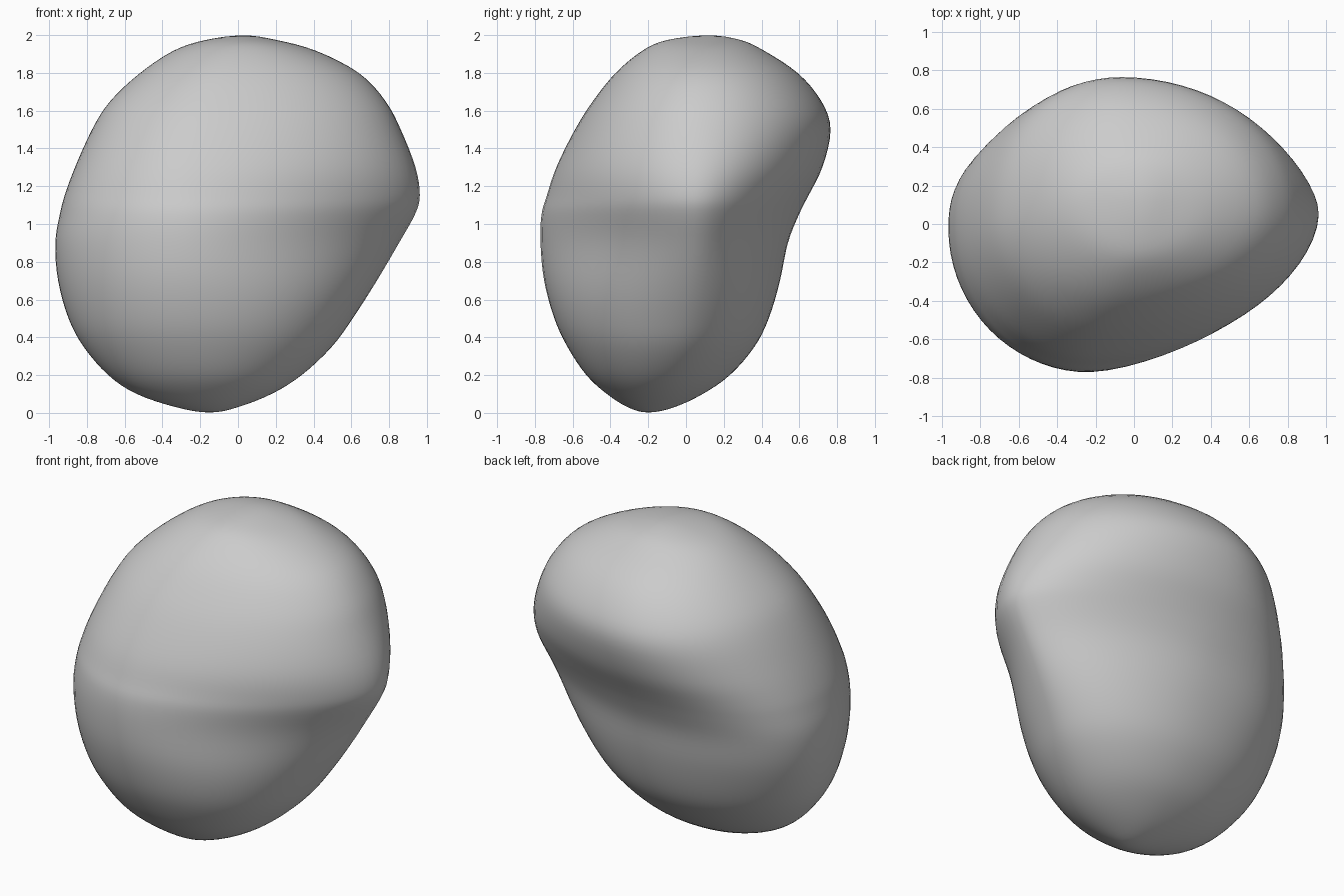
import bpy, bmesh, math

if "Cube" in bpy.data.objects:
    bpy.data.objects.remove(bpy.data.objects["Cube"], do_unlink=True)

SEGMENTS, STEPS = 72, 4

# Outline at each height: z, x min, x max, y min, y max
outline = [
    (0, -.15, -.15, -.2, -.2),
    (.03, -.33, 0, -.31, -.06),
    (.1, -.54, .18, -.42, .09),
    (.2, -.69, .34, -.53, .235),
    (.35, -.82, .5, -.63, .365),
    (.5, -.9, .61, -.7, .44),
    (.7, -.955, .74, -.755, .5),
    (.9, -.97, .86, -.775, .54),
    (1.05, -.945, .945, -.77, .6),
    (1.15, -.92, .97, -.74, .65),
    (1.3, -.865, .945, -.69, .725),
    (1.5, -.775, .865, -.59, .77),
    (1.65, -.68, .785, -.495, .72),
    (1.8, -.52, .645, -.375, .595),
    (1.92, -.34, .41, -.23, .41),
    (1.975, -.17, .2, -.1, .29),
    (2, .03, .03, .12, .12),
]


def mirrored(row):
    """Row continued across a pole."""
    z, x0, x1, y0, y1 = row
    return (z, x1, x0, y1, y0)


def spline(a, b, c, d, t):
    return tuple(q + t / 2 * (r - p + t * (2 * p - 5 * q + 4 * r - s + t * (3 * (q - r) + s - p)))
                 for p, q, r, s in zip(a, b, c, d))


def blend(z, low, mid, high):
    """Smoothly pass from low over mid to high along the height."""
    if z < 1:
        return mid + (low - mid) * (1 - z) ** 2
    return mid + (high - mid) * (z - 1) ** 2


def section(row):
    """Closed ring from four superelliptic quarters meeting at the extremes."""
    z, x0, x1, y0, y1 = row
    y_right, y_left = blend(z, -.2, .05, .12), blend(z, -.2, -.02, .12)
    x_front, x_back = blend(z, -.15, -.23, .03), blend(z, -.15, -.1, .03)
    waist = math.exp(-((z - .95) / .35) ** 2)
    ring = []
    for i in range(SEGMENTS):
        a = 2 * math.pi * i / SEGMENTS
        c, s = math.cos(a), math.sin(a)
        if s >= 0:
            power = 2 - .35 * waist if c >= 0 else 2 + .4 * waist
        else:
            power = 2 - .4 * waist if c >= 0 else 2
        cx = x_back if s >= 0 else x_front
        cy = y_right if c >= 0 else y_left
        rx = x1 - cx if c >= 0 else cx - x0
        ry = y1 - cy if s >= 0 else cy - y0
        k = (abs(c) ** power + abs(s) ** power) ** (-1 / power)
        ring.append((cx + rx * c * k, cy + ry * s * k, z))
    return ring


# Loft the sections into one closed stone
rows = [mirrored(outline[1])] + outline + [mirrored(outline[-2])]
levels = [spline(*rows[i:i + 4], j / STEPS)
          for i in range(len(rows) - 3) for j in range(STEPS)][1:]
bm = bmesh.new()
rings = [[bm.verts.new(p) for p in section(level)] for level in levels]
for low, high in zip(rings, rings[1:]):
    for i in range(SEGMENTS):
        j = (i + 1) % SEGMENTS
        bm.faces.new((low[i], low[j], high[j], high[i]))
for ring, row in ((rings[0], outline[0]), (rings[-1], outline[-1])):
    tip = bm.verts.new((row[1], row[3], row[0]))
    for i in range(SEGMENTS):
        bm.faces.new((ring[i], ring[(i + 1) % SEGMENTS], tip))
bmesh.ops.recalc_face_normals(bm, faces=bm.faces)
mesh = bpy.data.meshes.new("stone")
bm.to_mesh(mesh)
bm.free()
stone = bpy.data.objects.new("stone", mesh)
bpy.context.collection.objects.link(stone)

# Soften the seams between the quarters
soften = stone.modifiers.new("soften", 'SMOOTH')
soften.factor, soften.iterations = .5, 6

# Plain grey surface
grey = bpy.data.materials.new("stone grey")
grey.use_nodes = True
grey.diffuse_color = (.6, .6, .6, 1)
grey.node_tree.nodes["Principled BSDF"].inputs["Base Color"].default_value = (.6, .6, .6, 1)
mesh.materials.append(grey)

bpy.context.view_layer.objects.active = stone
stone.select_set(True)
bpy.ops.object.shade_smooth()
